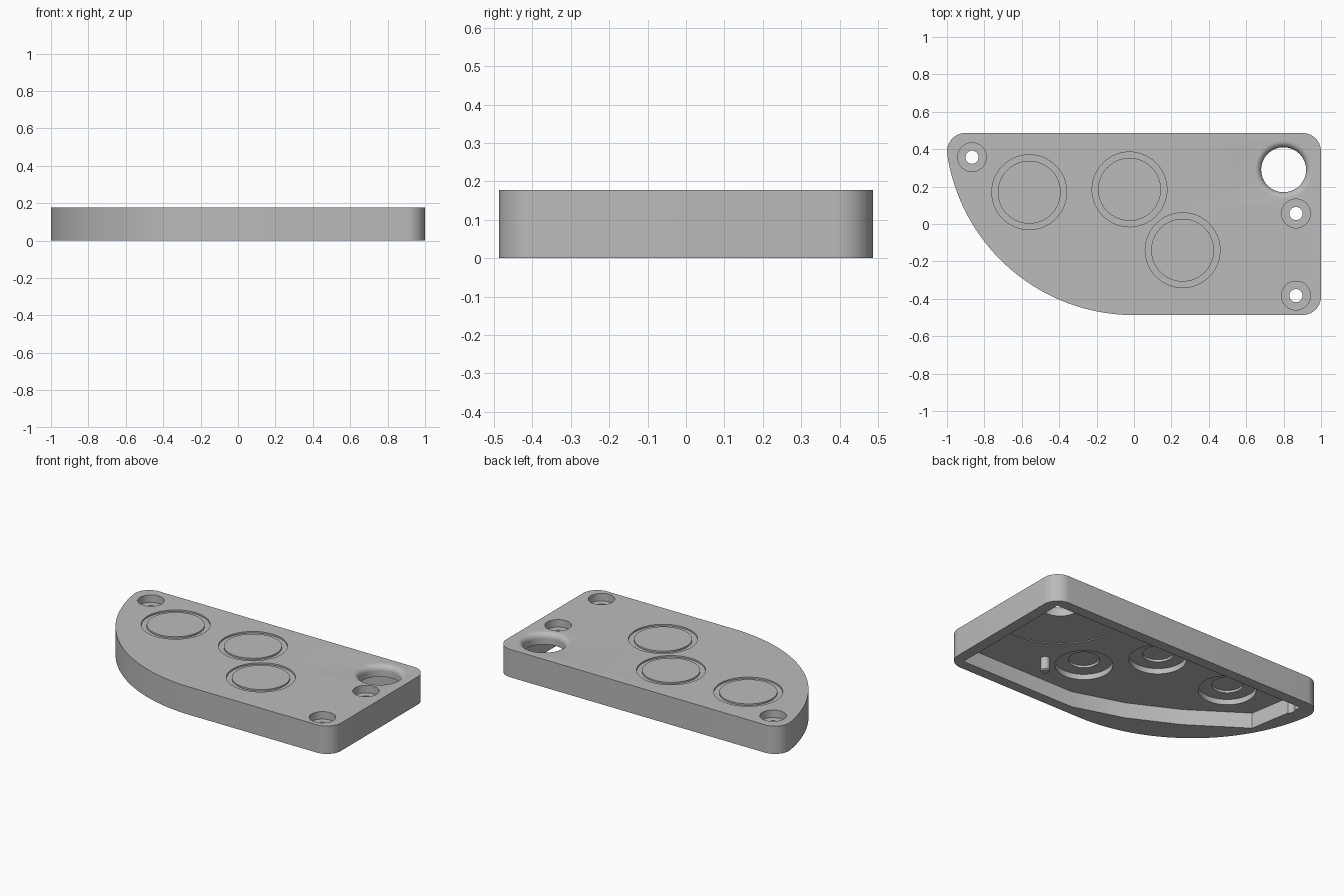
import bpy, bmesh
from math import cos, sin, radians, tau
from mathutils import Vector, Matrix

if "Cube" in bpy.data.objects:
    bpy.data.objects.remove(bpy.data.objects["Cube"])

TOP = 0.178       # upper surface
CEILING = 0.10    # underside of the thick cover
HALF_Y = 0.487

grey = bpy.data.materials.new("plain grey")
grey.use_nodes = True
grey.diffuse_color = (0.5, 0.5, 0.5, 1)
grey.node_tree.nodes["Principled BSDF"].inputs["Base Color"].default_value = (0.5, 0.5, 0.5, 1)


def make_object(name, bm):
    bmesh.ops.recalc_face_normals(bm, faces=bm.faces)
    mesh = bpy.data.meshes.new(name)
    bm.to_mesh(mesh)
    bm.free()
    mesh.materials.append(grey)
    obj = bpy.data.objects.new(name, mesh)
    bpy.context.collection.objects.link(obj)
    return obj


def prism(name, outline, z0, z1):
    bm = bmesh.new()
    face = bm.faces.new([bm.verts.new((x, y, z0)) for x, y in outline])
    new = bmesh.ops.extrude_face_region(bm, geom=[face])["geom"]
    bmesh.ops.translate(bm, vec=(0, 0, z1 - z0),
                        verts=[g for g in new if isinstance(g, bmesh.types.BMVert)])
    return make_object(name, bm)


def lathe(name, profile, centre, segments=64):
    """Turn a closed (radius, height) loop around a vertical axis."""
    bm = bmesh.new()
    verts = [bm.verts.new((r, 0, z)) for r, z in profile]
    edges = [bm.edges.new((verts[i - 1], verts[i])) for i in range(len(verts))
             if profile[i - 1][0] + profile[i][0] > 0]
    bmesh.ops.spin(bm, geom=verts + edges, cent=(0, 0, 0), axis=(0, 0, 1),
                   angle=tau, steps=segments, use_merge=False)
    bmesh.ops.remove_doubles(bm, verts=bm.verts, dist=1e-5)
    bmesh.ops.translate(bm, vec=(*centre, 0), verts=bm.verts)
    return make_object(name, bm)


def combine(target, tool, operation="DIFFERENCE"):
    mod = target.modifiers.new("combine", "BOOLEAN")
    mod.operation, mod.solver, mod.object = operation, "EXACT", tool
    bpy.context.view_layer.objects.active = target
    bpy.ops.object.modifier_apply(modifier=mod.name)
    bpy.data.objects.remove(tool)


def arc(cx, cy, r, a0, a1, n):
    angles = [radians(a0 + (a1 - a0) * i / n) for i in range(n + 1)]
    return [(cx + r * cos(a), cy + r * sin(a)) for a in angles]


# Outer body: rounded rectangle with one large swept corner
c = HALF_Y - 0.1
outline = (arc(0.9, -c, 0.1, -90, 0, 12) + arc(0.9, c, 0.1, 0, 90, 12)
           + arc(-0.9, c, 0.1, 90, 188.7, 12)
           + arc(0, 0.523, 1.01, 188.7, 270, 48)[1:])
body = prism("cover_body", outline, 0, TOP)

# Cavity underneath, with a shallow round clearance near the big hole
inner = [(0.93, -0.42), (0.12, -0.42), (-0.2, -0.32), (-0.5, -0.17),
         (-0.84, 0.06), (-0.9, 0.42), (0.93, 0.42)]
combine(body, prism("cavity", inner, -0.1, CEILING))
hole = (0.80, 0.29)
clearance = prism("clearance", inner, 0.05, CEILING + 0.006)
disc = lathe("disc", [(0, 0), (0.43, 0), (0.43, 0.15), (0, 0.15)], hole)
combine(clearance, disc, "INTERSECT")
combine(body, clearance)

# Button positions: ring groove above, stepped pocket below
for centre in [(-0.56, 0.17), (-0.024, 0.185), (0.26, -0.14)]:
    combine(body, lathe("groove", [(0.168, TOP - 0.01), (0.2, TOP - 0.01),
                                   (0.2, 0.3), (0.168, 0.3)], centre))
    combine(body, lathe("pocket", [(0, 0.05), (0.167, 0.05), (0.167, 0.135),
                                   (0.09, 0.135), (0.09, 0.15), (0, 0.15)], centre))

# Counterbored screw holes
for centre in [(-0.866, 0.357), (0.866, 0.056), (0.866, -0.383)]:
    combine(body, lathe("screw_hole", [(0, -0.1), (0.035, -0.1), (0.035, 0.13),
                                       (0.077, 0.13), (0.077, 0.3), (0, 0.3)], centre, 48))

# Large through hole with a rounded upper lip
lip = arc(0.155, TOP - 0.035, 0.035, 180, 90, 8)
combine(body, lathe("big_hole", [(0, -0.1), (0.12, -0.1)] + lip
                    + [(0.155, 0.3), (0, 0.3)], hole))

# Locating peg hanging from the ceiling
peg = lathe("locating_peg", [(0, 0.015), (0.022, 0.015), (0.028, 0.022),
                             (0.028, 0.11), (0, 0.11)], (0.477, -0.229), 24)

for obj in (body, peg):
    bpy.ops.object.select_all(action="DESELECT")
    obj.select_set(True)
    bpy.context.view_layer.objects.active = obj
    bpy.ops.object.shade_smooth_by_angle(angle=radians(30))
